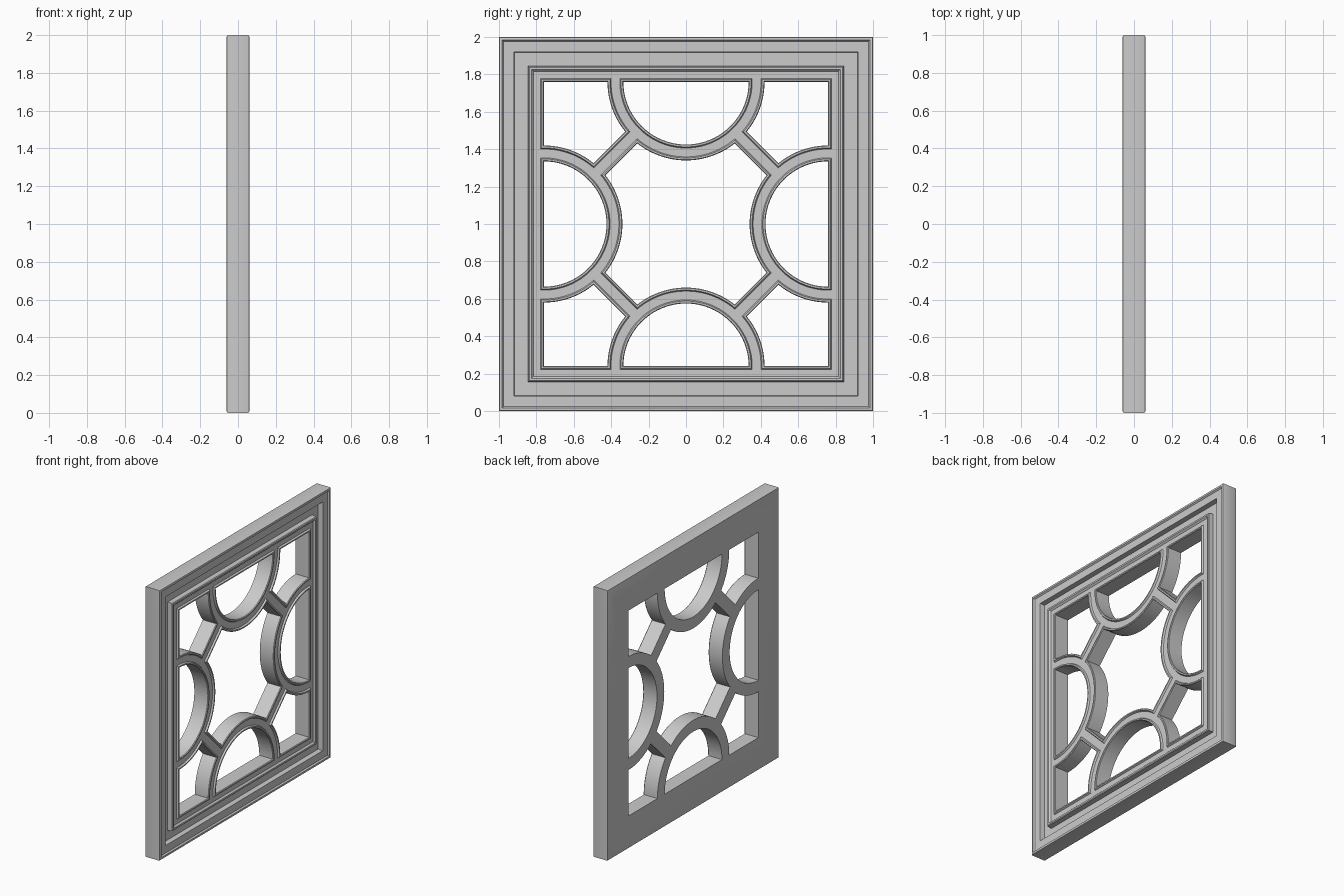
import bpy, bmesh
from math import sin, cos, asin, acos, pi, sqrt, radians

if "Cube" in bpy.data.objects:
    bpy.data.objects.remove(bpy.data.objects["Cube"])

S, R_IN, R_OUT = 0.76, 0.335, 0.42      # opening half size, ring radii
K_IN, K_OUT = 0.69, 0.82                # diagonal bar edges: |y|+|z| = k
BACK, CHANNEL = -0.06, 0.043


def arc(r, a0, a1, n):
    # arc of a ring centred on the top edge of the opening, measured from straight down
    pts = []
    for i in range(n + 1):
        a = a0 + (a1 - a0) * i / n
        pts.append((r * sin(a), S - r * cos(a)))
    return pts


def bar_angle(r, k):
    return pi / 4 + asin((k - S) / (sqrt(2) * r))


def turn(pts, q):
    for _ in range(q):
        pts = [(-w, y) for y, w in pts]
    return pts


# Opening outlines, each offset by d into the material
def half_round(d):
    r = R_IN + d
    a = acos(-d / r)
    return arc(r, -a, a, 40)


def corner(d):
    r = R_OUT - d
    side = arc(r, bar_angle(r, K_OUT - sqrt(2) * d), acos(-d / r), 16)
    return side + [(S + d, S + d)] + [(w, y) for y, w in reversed(side)]


def centre(d):
    r = R_OUT - d
    a = bar_angle(r, K_IN + sqrt(2) * d)
    pts = []
    for q in range(4):
        pts += turn(arc(r, a, -a, 24), q)
    return pts


def square(d):
    h = 1 - d
    return [(h, h), (-h, h), (-h, -h), (h, -h)]


bm = bmesh.new()


def edges_of(loop):
    n = len(loop)
    return [bm.edges.get((loop[i], loop[(i + 1) % n])) for i in range(n)]


def sweep(outline, profile, q=0):
    # strip of faces through offset copies of an outline; returns first and last edge loops
    loops = [[bm.verts.new((x, y, w + 1)) for y, w in turn(outline(d), q)] for d, x in profile]
    for a, b in zip(loops, loops[1:]):
        n = len(a)
        for i in range(n):
            j = (i + 1) % n
            bm.faces.new((a[i], a[j], b[j], b[i]))
    return edges_of(loops[0]), edges_of(loops[-1])


# Moulded square frame: rim, recessed face, deep groove, raised lip
frame_profile = [(0.008, BACK), (0.002, -0.058), (0, -0.052), (0, 0.052), (0.002, 0.058),
                 (0.008, 0.06), (0.017, 0.06), (0.025, 0.05), (0.08, 0.05), (0.084, 0.015),
                 (0.155, 0.015), (0.157, 0.05), (0.162, 0.055), (0.174, 0.055), (0.185, CHANNEL)]
# Raised bead round every opening
bead_profile = [(0, BACK), (0, 0.05), (0.004, 0.055), (0.013, 0.055), (0.019, CHANNEL)]

back, front = sweep(square, frame_profile)
openings = [(centre, 0)] + [(f, q) for f in (half_round, corner) for q in range(4)]
for outline, q in openings:
    b, f = sweep(outline, bead_profile, q)
    back += b
    front += f

# Flat back and channel floor with the openings left out
for loop_edges, nx in ((back, -1), (front, 1)):
    bmesh.ops.triangle_fill(bm, use_beauty=True, edges=loop_edges, normal=(nx, 0, 0))
bmesh.ops.recalc_face_normals(bm, faces=bm.faces[:])

mesh = bpy.data.meshes.new("tracery_panel")
bm.to_mesh(mesh)
bm.free()
panel = bpy.data.objects.new("tracery_panel", mesh)
bpy.context.collection.objects.link(panel)
bpy.context.view_layer.objects.active = panel
panel.select_set(True)
bpy.ops.object.shade_smooth_by_angle(angle=radians(30))
